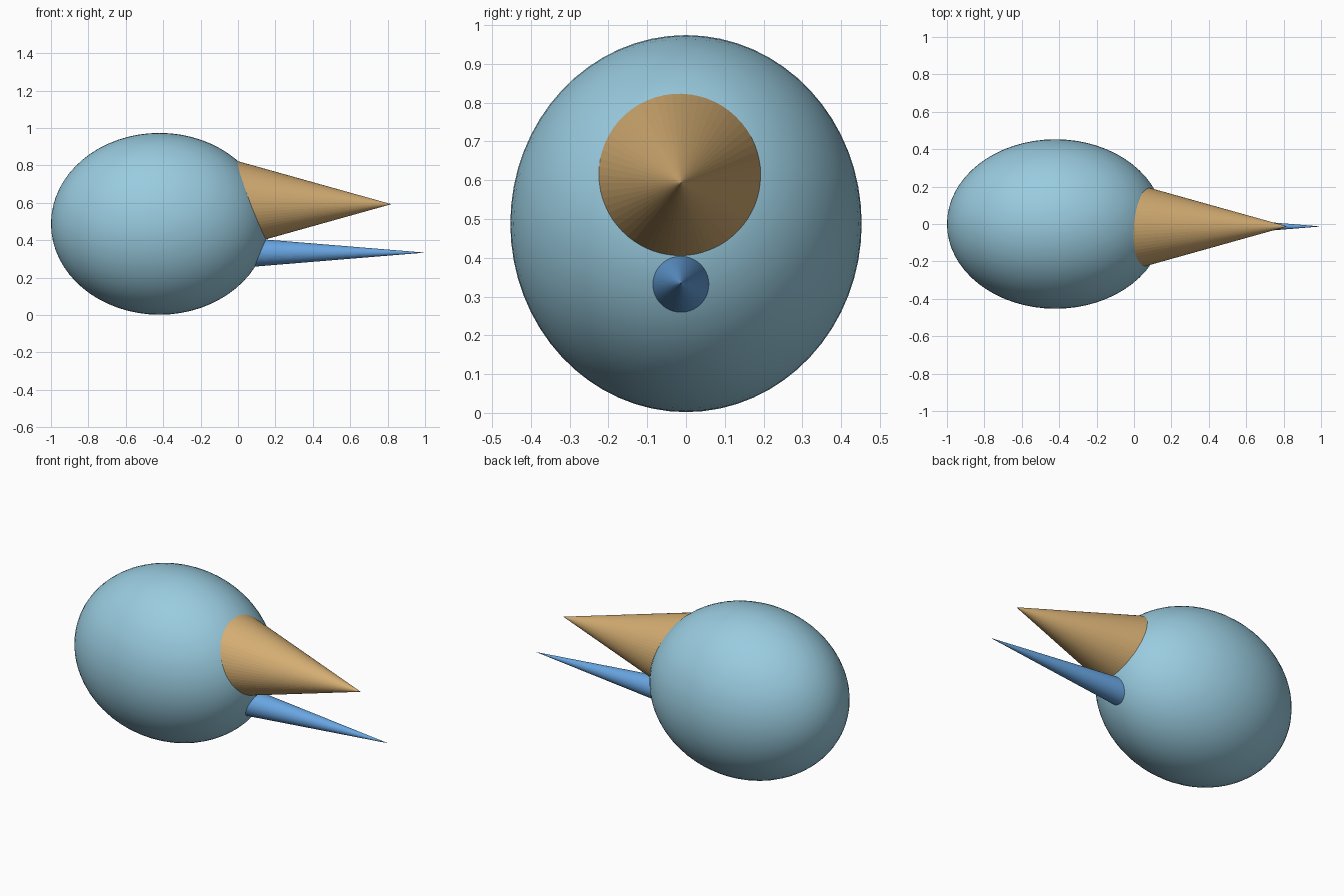
import bpy
import math

cube = bpy.data.objects.get("Cube")
if cube:
    bpy.data.objects.remove(cube, do_unlink=True)


def make_material(name, rgb):
    mat = bpy.data.materials.new(name)
    mat.use_nodes = True
    mat.diffuse_color = (*rgb, 1)
    mat.node_tree.nodes["Principled BSDF"].inputs["Base Color"].default_value = (*rgb, 1)
    return mat


def make_spike(name, tip, base_x, slope, mat):
    """Cone along +x, its base buried in the body."""
    length = tip[0] - base_x
    bpy.ops.mesh.primitive_cone_add(
        vertices=64, radius1=length * slope, radius2=0, depth=length,
        location=(base_x + length / 2, tip[1], tip[2]),
        rotation=(0, math.pi / 2, 0))
    obj = bpy.context.object
    obj.name = name
    obj.data.materials.append(mat)
    return obj


pale_blue = make_material("pale_blue", (0.32, 0.60, 0.74))
tan = make_material("tan", (0.66, 0.42, 0.17))
bright_blue = make_material("bright_blue", (0.14, 0.38, 0.76))

# Egg-shaped body, poles along its length
bpy.ops.mesh.primitive_uv_sphere_add(
    segments=64, ring_count=32, radius=1,
    location=(-0.42, 0, 0.488), rotation=(0, math.pi / 2, 0))
body = bpy.context.object
body.name = "body"
body.scale = (0.486, 0.453, 0.58)
body.data.materials.append(pale_blue)
bpy.ops.object.shade_smooth()

# Large upper cone and thin lower cone
make_spike("upper_cone", (0.82, -0.013, 0.593), -0.06, 0.28, tan)
make_spike("lower_cone", (1.0, -0.013, 0.334), -0.06, 0.082, bright_blue)
